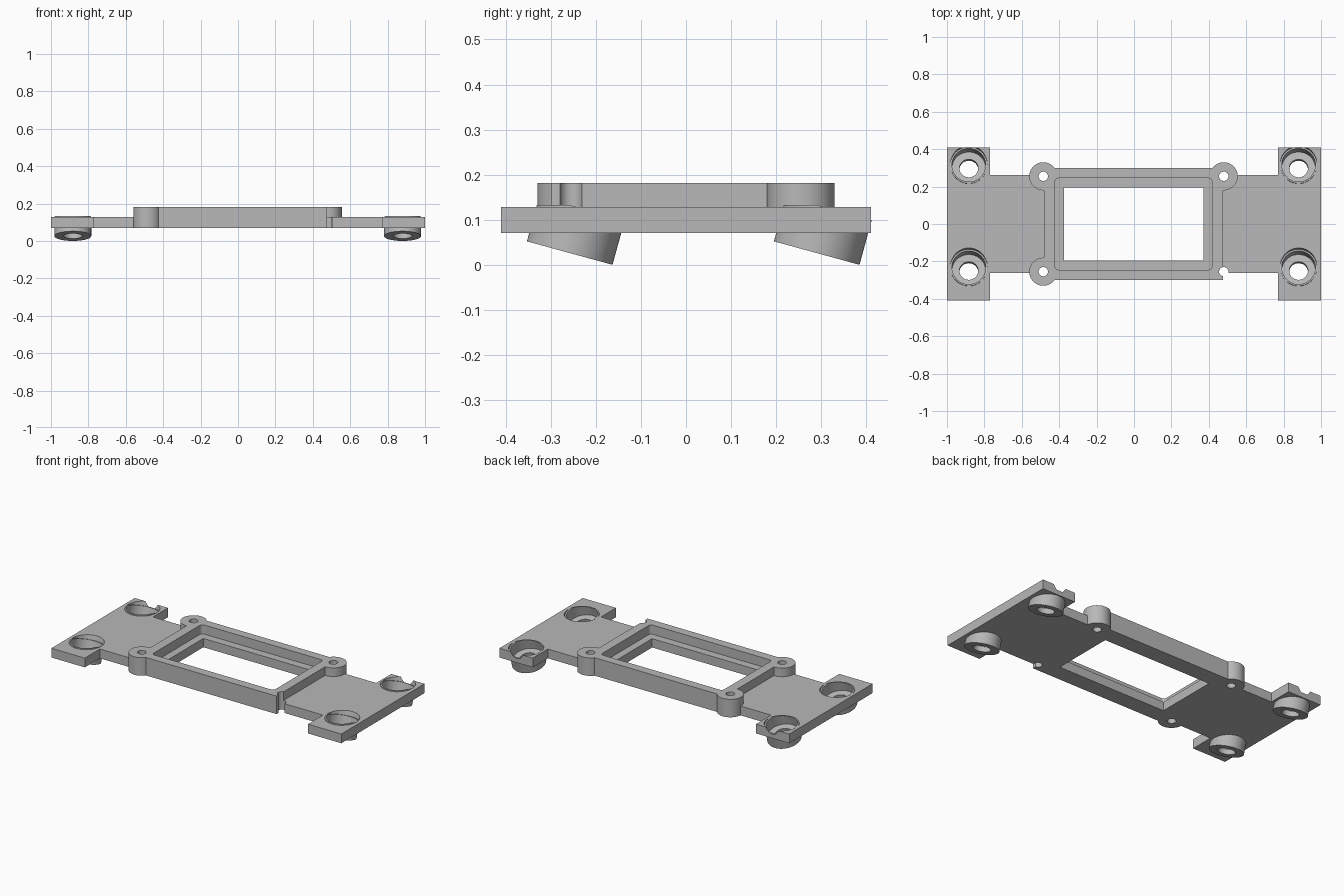
import bpy, bmesh, math
from mathutils import Matrix, Vector

default = bpy.data.objects.get("Cube")
if default:
    bpy.data.objects.remove(default)

grey = bpy.data.materials.new("plain grey")
grey.use_nodes = True
COLOUR = (0.48, 0.48, 0.48, 1)
grey.diffuse_color = COLOUR
grey.node_tree.nodes["Principled BSDF"].inputs["Base Color"].default_value = COLOUR

BOTTOM, DECK, TOP = 0.07, 0.128, 0.182
TILT = math.radians(15.3)
TUBE_R = 0.0985


def make(name, bm):
    mesh = bpy.data.meshes.new(name)
    bmesh.ops.recalc_face_normals(bm, faces=bm.faces)
    bm.to_mesh(mesh)
    bm.free()
    mesh.materials.append(grey)
    ob = bpy.data.objects.new(name, mesh)
    bpy.context.collection.objects.link(ob)
    return ob


def prism(name, points, z0, z1):
    bm = bmesh.new()
    face = bm.faces.new([bm.verts.new((x, y, z0)) for x, y in points])
    new = bmesh.ops.extrude_face_region(bm, geom=[face])["geom"]
    verts = [v for v in new if isinstance(v, bmesh.types.BMVert)]
    bmesh.ops.translate(bm, vec=(0, 0, z1 - z0), verts=verts)
    return make(name, bm)


def block(name, hx, hy, z0, z1, cx=0.0, corner=0.0):
    points = []
    for i, (sx, sy) in enumerate([(1, 1), (-1, 1), (-1, -1), (1, -1)]):
        steps = 6 if corner else 1
        for k in range(steps):
            a = math.pi / 2 * (i + (k / (steps - 1) if corner else 0))
            points.append((cx + sx * (hx - corner) + corner * math.cos(a),
                           sy * (hy - corner) + corner * math.sin(a)))
    return prism(name, points, z0, z1)


def cylinder(name, r, base, length, start=0.0, tilt=0.0, segments=64):
    # Runs along its own axis from start to start + length, leaning to the back
    bm = bmesh.new()
    bmesh.ops.create_cone(bm, cap_ends=True, segments=segments, radius1=r, radius2=r, depth=length)
    place = (Matrix.Translation(Vector(base)) @ Matrix.Rotation(-tilt, 4, 'X')
             @ Matrix.Translation((0, 0, start + length / 2)))
    bmesh.ops.transform(bm, matrix=place, verts=bm.verts)
    return make(name, bm)


def combine(ob, others, operation):
    for other in others:
        mod = ob.modifiers.new("bool", 'BOOLEAN')
        mod.operation, mod.solver, mod.object = operation, 'EXACT', other
        bpy.context.view_layer.update()
        result = bpy.data.meshes.new_from_object(
            ob.evaluated_get(bpy.context.evaluated_depsgraph_get()))
        ob.modifiers.clear()
        ob.data = result
        bpy.data.objects.remove(other)


def smooth(ob):
    bpy.ops.object.select_all(action='DESELECT')
    ob.select_set(True)
    bpy.context.view_layer.objects.active = ob
    bpy.ops.object.shade_smooth_by_angle(angle=math.radians(30))


# Base plate: narrow middle with wide end strips
right_half = [(0.77, -0.262), (0.77, -0.41), (1, -0.41), (1, 0.41), (0.77, 0.41), (0.77, 0.262)]
outline = right_half + [(-x, -y) for x, y in right_half]
plate = prism("base_plate", outline, BOTTOM, DECK)

# Raised frame and three corner bosses; the front left corner has none
screws = [(-0.485, -0.255), (-0.485, 0.255), (0.48, 0.255), (0.48, -0.255)]
raised = [block("frame", 0.478, 0.30, BOTTOM, TOP, -0.0025)]
raised += [cylinder("boss", 0.075, (x, y, BOTTOM), TOP - BOTTOM) for x, y in screws[:3]]
combine(plate, raised, 'UNION')

# Stepped window and screw holes
cutters = [block("pocket", 0.42, 0.245, 0.125, 0.3, -0.0025, 0.02),
           block("window", 0.373, 0.195, 0, 0.3, -0.0025)]
cutters += [cylinder("screw_hole", 0.025, (x, y, 0), 0.3, segments=32) for x, y in screws]

# Leaning cup sockets at the four ends
FLOOR = 0.03
for side, x in (("right", -0.883), ("left", 0.88)):
    for end, y in (("front", -0.258), ("back", 0.29)):
        base = (x, y, TUBE_R * math.sin(TILT))
        cutters.append(cylinder("socket_seat", TUBE_R, base, 0.3, 0, TILT))
        cup = cylinder(f"{end}_{side}_socket", TUBE_R, base, 0.1025, 0, TILT)
        combine(cup, [cylinder("bore", 0.09, base, 0.2, FLOOR, TILT),
                      cylinder("bolt_hole", 0.05, base, 0.2, -0.1, TILT),
                      block("trim", 2, 2, 0.133, 0.4)], 'DIFFERENCE')
        smooth(cup)

combine(plate, cutters, 'DIFFERENCE')
smooth(plate)
